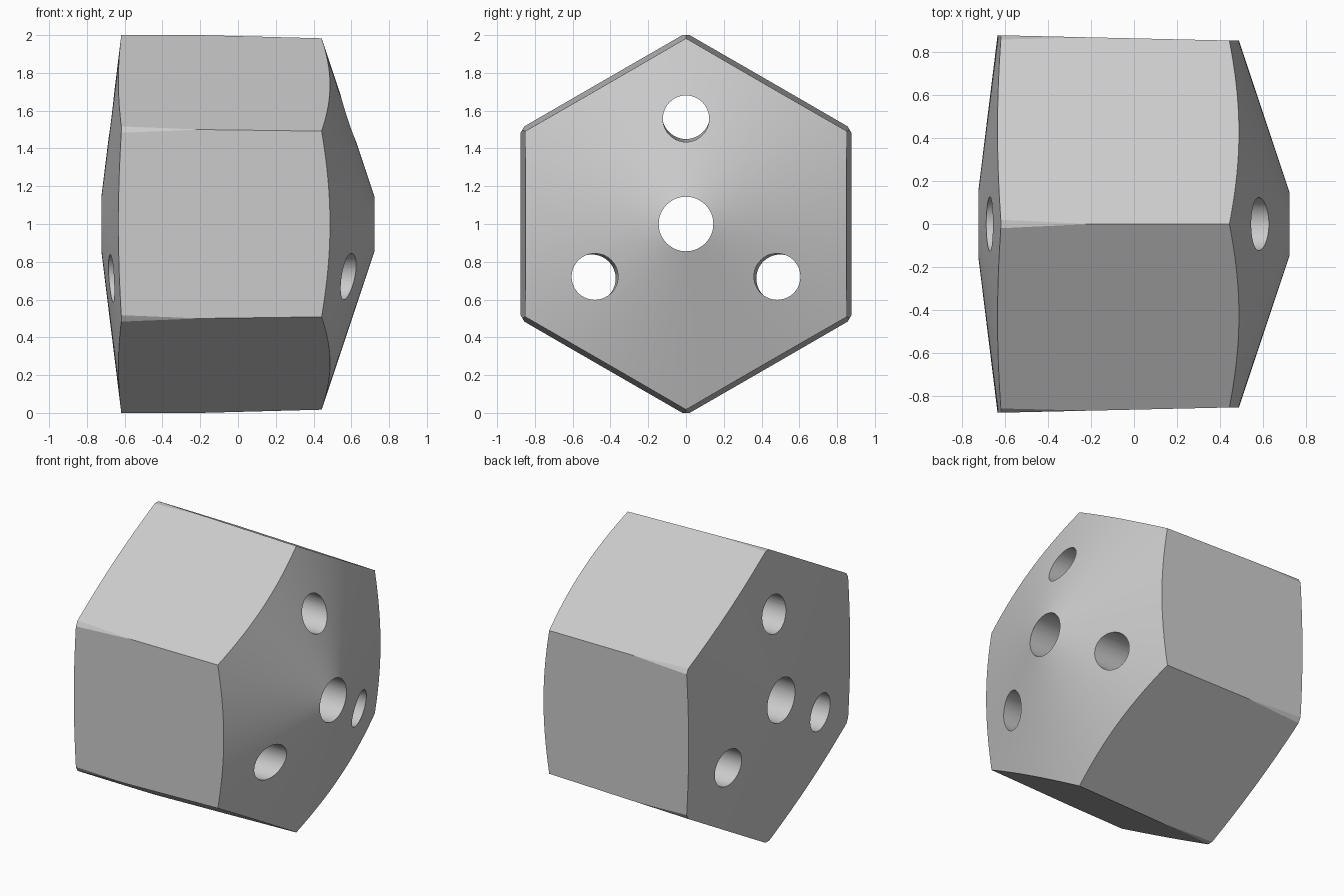
import bpy
import bmesh
from math import sin, cos, tau

cube = bpy.data.objects.get("Cube")
if cube:
    bpy.data.objects.remove(cube)

CENTRE_Z = 1.0
ROUND = 180          # facets of the turned blank, a multiple of six


def taper(x):
    """Slight draft along the axis, shared by flats and bores."""
    return 1 - 0.0264 * (x + 0.2)


def loft(name, stations, sides):
    """Closed solid along x; each station is (x, radius, offset, offset angle)."""
    bm = bmesh.new()
    rings = []
    for x, r, off, turn in stations:
        cy, cz = off * sin(turn), CENTRE_Z + off * cos(turn)
        rings.append([bm.verts.new((x, cy + r * sin(tau * i / sides),
                                    cz + r * cos(tau * i / sides)))
                      for i in range(sides)])
    for a, b in zip(rings, rings[1:]):
        for i in range(sides):
            j = (i + 1) % sides
            bm.faces.new((a[i], a[j], b[j], b[i]))
    bm.faces.new(rings[0])
    bm.faces.new(rings[-1])
    bmesh.ops.recalc_face_normals(bm, faces=bm.faces)
    mesh = bpy.data.meshes.new(name)
    bm.to_mesh(mesh)
    bm.free()
    obj = bpy.data.objects.new(name, mesh)
    bpy.context.collection.objects.link(obj)
    return obj


def combine(target, tool, operation):
    """Apply a boolean and discard the tool."""
    mod = target.modifiers.new("cut", 'BOOLEAN')
    mod.operation = operation
    mod.solver = 'EXACT'
    mod.object = tool
    bpy.ops.object.select_all(action='DESELECT')
    bpy.context.view_layer.objects.active = target
    target.select_set(True)
    bpy.ops.object.modifier_apply(modifier=mod.name)
    bpy.data.objects.remove(tool)


def bore(name, radius, offset=0.0, turn=0.0):
    """Tapered through hole cutter."""
    return loft(name, [(x, radius * taper(x), offset * taper(x), turn)
                       for x in (-1, 1)], 64)


# hexagonal bit body with drafted flats
body = loft("hexagonal_bit", [(x, taper(x), 0, 0) for x in (-0.9, 0.9)], 6)

# turned outline: shallow cone at the left end, steeper cone at the right
profile = [(-0.735, 0.05), (-0.618, 1.0), (0.437, 1.0), (0.754, 0.05)]
combine(body, loft("turned_outline", [(x, r, 0, 0) for x, r in profile], ROUND),
        'INTERSECT')

# centre bore and three bores around it
combine(body, bore("centre_bore", 0.148), 'DIFFERENCE')
for k in range(3):
    combine(body, bore("outer_bore", 0.125, 0.569, tau * k / 3), 'DIFFERENCE')

# single grey material
grey = bpy.data.materials.new("plain_grey")
grey.use_nodes = True
colour = (0.6, 0.6, 0.6, 1)
grey.diffuse_color = colour
grey.node_tree.nodes["Principled BSDF"].inputs["Base Color"].default_value = colour
body.data.materials.clear()
body.data.materials.append(grey)

bpy.ops.object.select_all(action='DESELECT')
body.select_set(True)
bpy.context.view_layer.objects.active = body
bpy.ops.object.shade_smooth_by_angle(angle=tau / 18)
